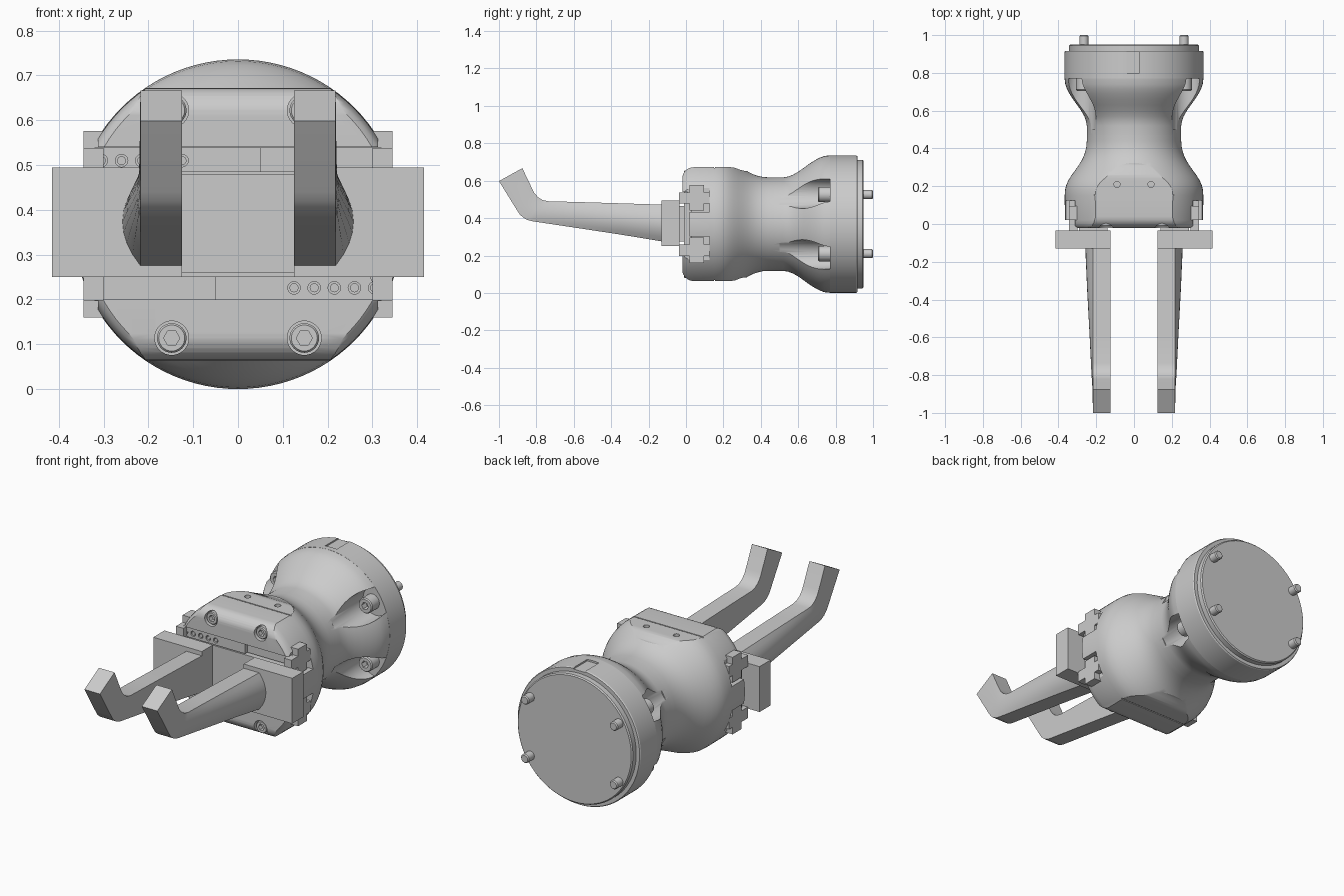
import bpy, bmesh, math
from mathutils import Vector

if "Cube" in bpy.data.objects:
    bpy.data.objects.remove(bpy.data.objects["Cube"])

ZC = 0.368  # height of the main axis, which runs along y


def make(name, bm):
    bmesh.ops.recalc_face_normals(bm, faces=bm.faces)
    me = bpy.data.meshes.new(name)
    bm.to_mesh(me)
    bm.free()
    ob = bpy.data.objects.new(name, me)
    bpy.context.collection.objects.link(ob)
    return ob


def loft(name, rings):
    """Skin closed rings of equal length and cap both ends."""
    bm = bmesh.new()
    vs = [[bm.verts.new(p) for p in r] for r in rings]
    n = len(vs[0])
    for a, b in zip(vs, vs[1:]):
        for i in range(n):
            j = (i + 1) % n
            bm.faces.new((a[i], a[j], b[j], b[i]))
    bm.faces.new(vs[0])
    bm.faces.new(vs[-1])
    return make(name, bm)


def lathe(name, profile, x=0, z=ZC, n=96):
    """Turn (y, radius) points about an axis parallel to y."""
    ang = [2 * math.pi * i / n for i in range(n)]
    return loft(name, [[(x + r * math.cos(a), y, z + r * math.sin(a)) for a in ang]
                       for y, r in profile])


def cyl(name, x, z, y0, y1, r, n=24):
    return lathe(name, [(y0, r), (y1, r)], x, z, n)


def box(name, x, y, z):
    return loft(name, [[(a, y[0], z[0]), (a, y[1], z[0]), (a, y[1], z[1]), (a, y[0], z[1])]
                       for a in x])


def boolean(ob, cutter, op='DIFFERENCE'):
    m = ob.modifiers.new("cut", 'BOOLEAN')
    m.operation, m.solver, m.object = op, 'EXACT', cutter
    bpy.context.view_layer.objects.active = ob
    bpy.ops.object.modifier_apply(modifier=m.name)
    bpy.data.objects.remove(cutter)


# Gripper housing: turned shape trimmed flat above and below
body = lathe("gripper_housing", [
    (-0.02, 0.345), (-0.012, 0.355), (0.0, 0.361), (0.02, 0.366), (0.15, 0.367),
    (0.18, 0.365), (0.205, 0.359), (0.23, 0.348), (0.255, 0.333), (0.28, 0.315),
    (0.305, 0.297), (0.33, 0.281), (0.355, 0.268), (0.38, 0.259), (0.41, 0.252),
    (0.44, 0.25), (0.47, 0.25)])
half, rad = 0.304, 0.06
arc = [(-0.02 + rad - rad * math.cos(t), half - rad + rad * math.sin(t))
       for t in [math.pi / 2 * i / 8 for i in range(9)]]
side = [(y, ZC + d) for y, d in arc] + [(0.24, ZC + half), (0.262, ZC + 0.301),
       (0.29, ZC + 0.29), (0.31, ZC + 0.285), (0.5, ZC + 0.285)]
side += [(y, 2 * ZC - z) for y, z in reversed(side)]
boolean(body, loft("trim", [[(x, y, z) for y, z in side] for x in (-0.5, 0.5)]), 'INTERSECT')

# Guide slot across the front, side pockets, screw counterbores, dowel holes
boolean(body, box("slot", (-0.5, 0.5), (-0.1, 0.02), (0.2, 0.54)))
for sx in (-1, 1):
    for sz in (-1, 1):
        c = ZC + sz * 0.14
        boolean(body, box("pocket", sorted((sx * 0.312, sx * 0.5)), (-0.1, 0.125),
                          (c - 0.075, c + 0.075)))
        boolean(body, cyl("bore", sx * 0.148, ZC + sz * 0.254, -0.1, 0.02, 0.038, 32))
    hole = cyl("dowel_hole", 0, 0, -0.7, 0.7, 0.016)
    hole.data.transform(hole.matrix_basis)
    for v in hole.data.vertices:
        v.co = Vector((sx * 0.09 + v.co.x, 0.21 + v.co.z, 0.655 if v.co.y > 0 else 0.9))
    boolean(body, hole)
for z in ((0.668, 0.8), (-0.1, 0.068)):
    boolean(body, box("cover_groove", (-0.5, 0.5), (0.15, 0.156), z))

# Neck flaring to the flange, scooped out around the mounting screws
neck = lathe("neck", [
    (0.46, 0.25), (0.52, 0.25), (0.545, 0.254), (0.57, 0.263), (0.6, 0.28), (0.63, 0.301),
    (0.66, 0.323), (0.69, 0.342), (0.715, 0.355), (0.74, 0.364), (0.775, 0.368)])
for sx in (-1, 1):
    for sz in (-1, 1):
        boolean(neck, lathe("scoop", [(0.5, 0.085), (0.69, 0.08), (0.8, 0.075)],
                            sx * 0.285, ZC + sz * 0.165, 32))

# Rear flange, alignment key flat and adapter plate
flange = lathe("rear_flange", [(0.77, 0.368), (0.91, 0.368), (0.916, 0.364)])
boolean(flange, box("key_flat", (-0.04, 0.03), (0.8, 1), (ZC + 0.358, 0.9)))
lathe("adapter_plate", [(0.9, 0.344), (0.944, 0.344), (0.95, 0.338)])

# Rails inside the slot
box("centre_rail", (-0.325, 0.325), (-0.012, 0.03), (0.26, 0.48))
for s in (-1, 1):
    def strip(name, x0, x1, slant, y):
        zs = [ZC + s * 0.117, ZC + s * 0.171]
        pts = [(x0, zs[0]), (x1 + slant, zs[0]), (x1, zs[1]), (x0, zs[1])]
        return loft(name, [[(-s * px, yy, pz) for px, pz in pts] for yy in (y, 0.03)])
    strip("recessed_strip", -0.32, 0.32, 0, 0.008)
    bar = strip("indicator_strip", -0.05, 0.32, -0.025, -0.012)
    for i in range(5):
        x, z = -s * (0.125 + 0.045 * i), ZC + s * 0.142
        boolean(bar, cyl("lamp_hole", x, z, -0.1, 0.0, 0.014, 20))
        cyl("indicator_lamp", x, z, -0.009, 0.01, 0.010, 16)

# Repeated hardware in all four corners
for sx in (-1, 1):
    for sz in (-1, 1):
        c = ZC + sz * 0.14
        # cross-shaped side plugs
        xs = sorted((sx * 0.30, sx * 0.345))
        box("plug_bar", xs, (-0.037, 0.125), (c - 0.03, c + 0.03))
        box("plug_wing", xs, (0.02, 0.095), (c - 0.068, c + 0.068))
        # socket-head cover screws
        x, z = sx * 0.148, ZC + sz * 0.254
        head = lathe("cover_screw", [(-0.012, 0.029), (-0.007, 0.033), (0.03, 0.033)], x, z, 32)
        boolean(head, cyl("hex", x, z, -0.1, 0.012, 0.018, 6))
        # flange bolts and pins behind the adapter
        x, z = sx * 0.265, ZC + sz * 0.158
        bolt = lathe("flange_bolt_head", [(0.705, 0.036), (0.711, 0.041), (0.775, 0.041)], x, z, 32)
        boolean(bolt, cyl("hex", x, z, 0.6, 0.74, 0.02, 6))
        lathe("flange_bolt_end", [(0.94, 0.024), (0.994, 0.024), (1.0, 0.019)], x, z)

# Jaw blocks and tapered, upturned fingers: (bottom yz, top yz, outer bulge)
path = [((-0.125, 0.275), (-0.125, 0.472), 0.040), ((-0.35, 0.312), (-0.35, 0.479), 0.030),
        ((-0.60, 0.350), (-0.58, 0.486), 0.017), ((-0.82, 0.383), (-0.735, 0.49), 0.008),
        ((-0.845, 0.389), (-0.765, 0.496), 0.006), ((-0.868, 0.401), (-0.79, 0.511), 0.004),
        ((-0.888, 0.419), (-0.81, 0.533), 0.003), ((-0.903, 0.441), (-0.822, 0.556), 0.002),
        ((-1.0, 0.598), (-0.875, 0.667), 0.0)]
for s in (-1, 1):
    box("jaw_block", sorted((s * 0.125, s * 0.415)), (-0.13, -0.035), (0.25, 0.495))
    box("jaw_carrier", sorted((s * 0.14, s * 0.29)), (-0.04, 0.0), (0.275, 0.465))
    rings = []
    for b, t, bulge in path:
        b, t = Vector(b), Vector(t)
        ring = [(s * 0.125, *b)]
        for i in range(9):
            k = i / 8
            p = b.lerp(t, k)
            ring.append((s * (0.218 + bulge * 4 * k * (1 - k)), p.x, p.y))
        ring.append((s * 0.125, *t))
        rings.append(ring)
    loft("finger", rings)

# Smooth shading with crisp edges
bpy.ops.object.select_all(action='SELECT')
bpy.context.view_layer.objects.active = body
bpy.ops.object.shade_smooth_by_angle(angle=math.radians(30))
